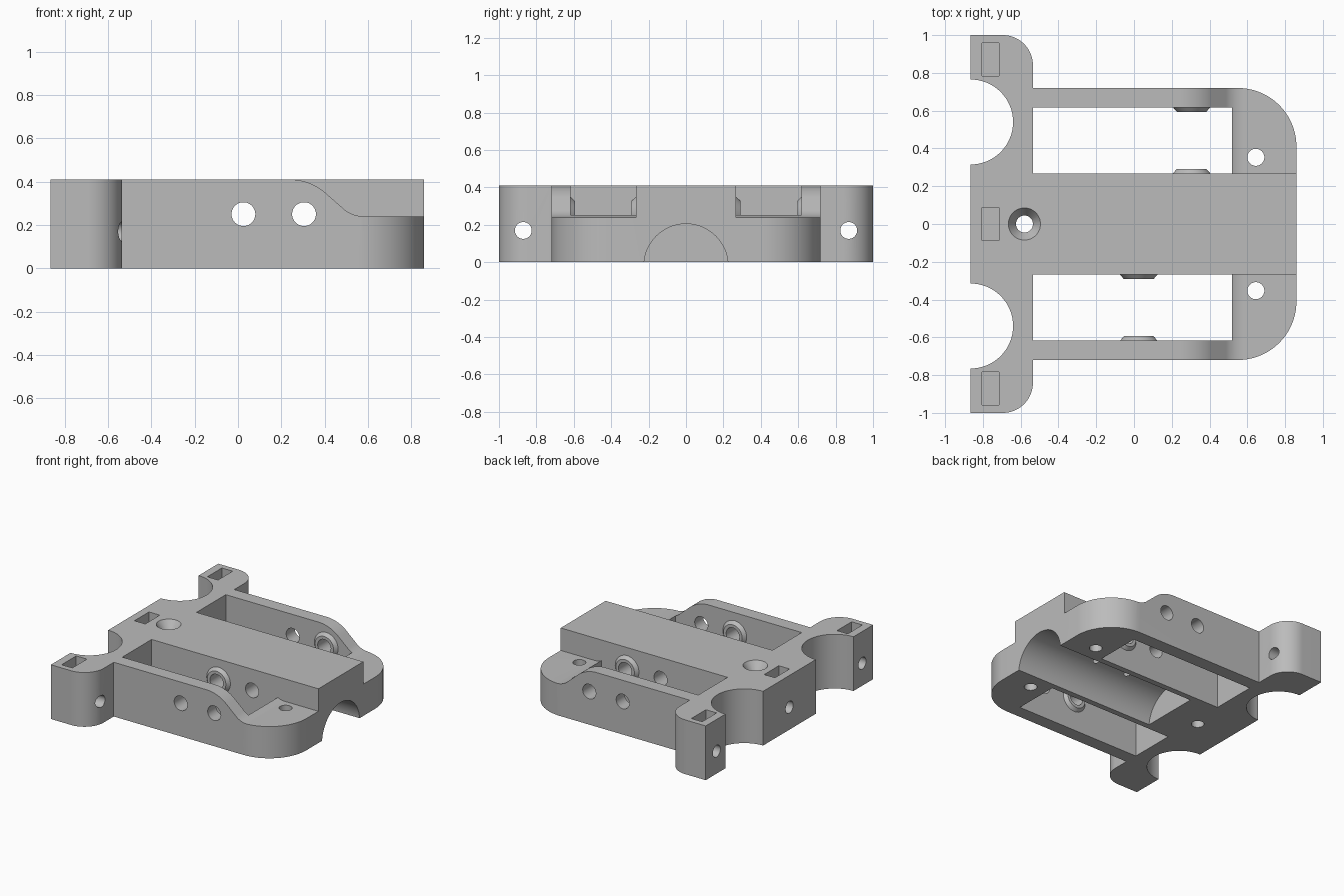
import bpy, bmesh
from math import sin, cos, radians
from mathutils import Matrix, Vector

if "Cube" in bpy.data.objects:
    bpy.data.objects.remove(bpy.data.objects["Cube"], do_unlink=True)

grey = bpy.data.materials.new("plain_grey")
grey.use_nodes = True
colour = (0.5, 0.5, 0.5, 1)
grey.diffuse_color = colour
grey.node_tree.nodes["Principled BSDF"].inputs["Base Color"].default_value = colour

HEIGHT = 0.41
BEAM = 0.268       # half width of the central beam
INNER = 0.618      # inner face of the side walls


def arc(cx, cy, r, start, end, n=20):
    angles = [radians(start + (end - start) * i / n) for i in range(n + 1)]
    return [(cx + r * cos(a), cy + r * sin(a)) for a in angles]


def make(name, bm):
    bmesh.ops.recalc_face_normals(bm, faces=bm.faces)
    mesh = bpy.data.meshes.new(name)
    bm.to_mesh(mesh)
    bm.free()
    mesh.materials.append(grey)
    ob = bpy.data.objects.new(name, mesh)
    bpy.context.collection.objects.link(ob)
    return ob


def prism(name, points, axis, lo, hi):
    """Extrude a profile along y (x,z points) or z (x,y points)."""
    bm = bmesh.new()
    place = (lambda u, v, w: (u, w, v)) if axis == "y" else (lambda u, v, w: (u, v, w))
    face = bm.faces.new([bm.verts.new(place(u, v, lo)) for u, v in points])
    top = bmesh.ops.extrude_face_region(bm, geom=[face])
    verts = [g for g in top["geom"] if isinstance(g, bmesh.types.BMVert)]
    bmesh.ops.translate(bm, verts=verts, vec=place(0, 0, hi - lo))
    return make(name, bm)


def block(name, x0, x1, y0, y1, z0, z1):
    return prism(name, [(x0, y0), (x1, y0), (x1, y1), (x0, y1)], "z", z0, z1)


def rod(name, start, end, r1, r2=None, n=48):
    """Cylinder or cone between two points."""
    a, b = Vector(start), Vector(end)
    turn = (b - a).to_track_quat("Z", "Y").to_matrix().to_4x4()
    bm = bmesh.new()
    bmesh.ops.create_cone(bm, cap_ends=True, segments=n, radius1=r1,
                          radius2=r1 if r2 is None else r2, depth=(b - a).length,
                          matrix=Matrix.Translation((a + b) / 2) @ turn)
    return make(name, bm)


def combine(target, tool, operation="DIFFERENCE"):
    tool.hide_render = True
    mod = target.modifiers.new(tool.name, "BOOLEAN")
    mod.operation = operation
    mod.solver = "EXACT"
    mod.object = tool
    bpy.context.view_layer.objects.active = target
    bpy.ops.object.modifier_apply(modifier=mod.name)
    bpy.data.objects.remove(tool, do_unlink=True)


# Body plan: rounded frame, wide back plate with round bites
half = (arc(0.55, 0.41, 0.31, 0, 90) + [(-0.535, 0.72)]
        + arc(-0.695, 0.84, 0.16, 0, 90) + [(-0.865, 1.0)]
        + arc(-0.865, 0.54, 0.225, 90, -90, 32))
outline = half + [(x, -y) for x, y in reversed(half)]
body = prism("mount_body", outline, "z", 0, HEIGHT)

# Side windows and lowered, S-curved shoulders
shoulder = (arc(0.24, 0.16, 0.25, 90, 46, 14) + arc(0.58, 0.38, 0.14, 226, 270, 14)
            + [(1.0, 0.24), (1.0, 0.6), (0.24, 0.6)])
for side in (-1, 1):
    y0, y1 = sorted((side * BEAM, side * INNER))
    combine(body, block("window", -0.535, 0.52, y0, y1, -0.1, 0.6))
    y0, y1 = sorted((side * BEAM, side * 1.2))
    combine(body, prism("shoulder", shoulder, "y", y0, y1))

# Tapered bosses on both walls of each window
for side, x in ((-1, 0.025), (1, 0.305)):
    for wall, way in ((BEAM, 1), (INNER, -1)):
        # The taper begins just inside the wall
        combine(body, rod("boss", (x, side * (wall - way * 0.01), 0.25),
                          (x, side * (wall + way * 0.024), 0.25), 0.108, 0.078), "UNION")

# Round channel under the beam
combine(body, rod("channel", (-0.325, 0, -0.02), (1.0, 0, -0.02), 0.225, n=96))

# Cross holes through walls and beam
for x in (0.025, 0.305):
    combine(body, rod("cross_hole", (x, -1.1, 0.25), (x, 1.1, 0.25), 0.055))

# Vertical holes in the feet
for y in (-0.353, 0.353):
    combine(body, rod("foot_hole", (0.645, y, -0.1), (0.645, y, 0.6), 0.045))

# Nut slots and screw holes in the back plate
for y, depth in ((-0.87, -0.4), (0, -0.6), (0.87, -0.4)):
    combine(body, block("nut_slot", -0.805, -0.715, y - 0.087, y + 0.087, 0.085, 0.6))
    combine(body, rod("plate_hole", (-1.0, y, 0.17), (depth, y, 0.17), 0.045))

# Countersunk hole
combine(body, rod("screw_hole", (-0.58, 0, -0.1), (-0.58, 0, 0.6), 0.045))
combine(body, rod("countersink", (-0.58, 0, 0.345), (-0.58, 0, 0.425), 0.042, 0.095))

# Smooth the curved faces, keep edges crisp
bpy.ops.object.select_all(action="DESELECT")
body.select_set(True)
bpy.context.view_layer.objects.active = body
bpy.ops.object.shade_smooth_by_angle(angle=radians(25))
